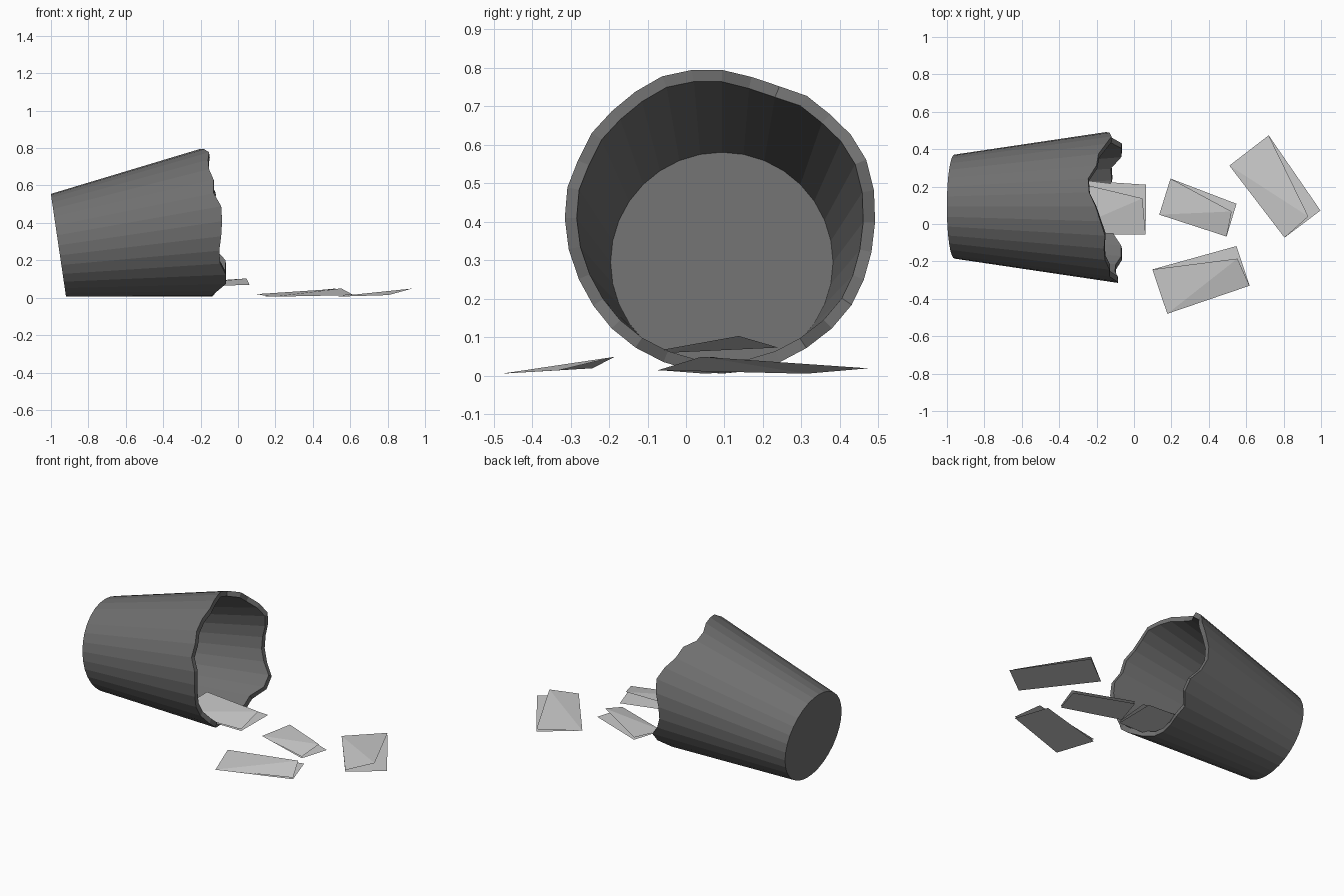
import bpy, bmesh
from math import sin, cos, pi
from mathutils import Vector

if "Cube" in bpy.data.objects:
    bpy.data.objects.remove(bpy.data.objects["Cube"])

N = 32
AXIS = Vector((0.989, 0, 0.146))
UP = Vector((-0.146, 0, 0.989))
SIDE = Vector((0, 1, 0))
BASE = Vector((-0.96, 0.093, 0.28))
R0, SLOPE = 0.278, 0.147

# World x of the broken rim, one value per side, starting at +y and going over the top
RIM_X = [-.15, -.13, -.12, -.15, -.19, -.20, -.245, -.24,
         -.205, -.18, -.155, -.16, -.155, -.13, -.13, -.09,
         -.085, -.09, -.10, -.095, -.065, -.065, -.11, -.14,
         -.14, -.13, -.115, -.12, -.065, -.065, -.12, -.15]


def make_object(name, bm):
    mesh = bpy.data.meshes.new(name)
    bm.to_mesh(mesh)
    bm.free()
    ob = bpy.data.objects.new(name, mesh)
    bpy.context.collection.objects.link(ob)
    return ob


def on_cone(angle, t, r):
    return BASE + AXIS * t + SIDE * (r * cos(angle)) + UP * (r * sin(angle))


# Broken bucket: outer base, outer rim, inner rim, inner floor
bm = bmesh.new()
rings = [[], [], [], []]
for i, x in enumerate(RIM_X):
    a = 2 * pi * i / N
    s = sin(a) * 0.146
    t = (x - BASE.x + s * R0) / (AXIS.x - s * SLOPE)
    r = R0 + SLOPE * t
    for ring, (tt, rr) in zip(rings, [(0, R0), (t, r), (t, r - 0.031), (0.1, 0.289)]):
        ring.append(bm.verts.new(on_cone(a, tt, rr)))
for lo, hi in zip(rings, rings[1:]):
    for i in range(N):
        j = (i + 1) % N
        bm.faces.new((lo[i], lo[j], hi[j], hi[i]))
bm.faces.new(rings[0])
bm.faces.new(rings[3])
bmesh.ops.recalc_face_normals(bm, faces=bm.faces)
bucket = make_object("broken_bucket", bm)
dark = bpy.data.materials.new("dark_grey")
dark.diffuse_color = (0.16, 0.16, 0.16, 1)
dark.use_nodes = True
dark.node_tree.nodes["Principled BSDF"].inputs["Base Color"].default_value = dark.diffuse_color
bucket.data.materials.append(dark)


# Folded papers: a flat sheet with a second sheet lifted at one corner
def folded_paper(name, a, b, c, d, lifted, z):
    bm = bmesh.new()
    flat = [(*p, z) for p in (d, c, b, a)]
    top = [(*d, z + 0.001), (*c, z + 0.01), (*lifted, z + 0.045), (*a, z + 0.015)]
    for quad in (flat, top):
        bm.faces.new([bm.verts.new(p) for p in quad])
    bmesh.ops.triangulate(bm, faces=bm.faces[:])
    for f in bm.faces:
        f.normal_update()
        if f.normal.z < 0:
            f.normal_flip()
    return make_object(name, bm)


folded_paper("paper_in_bucket", (-.385, .24), (.065, .21), (.062, -.057), (-.40, -.055), (.045, .137), .058)
folded_paper("paper_middle", (.195, .243), (.548, .108), (.495, -.067), (.135, .05), (.522, .067), .004)
folded_paper("paper_far", (.72, .474), (.997, .072), (.805, -.073), (.51, .312), (.932, .04), .004)
folded_paper("paper_near", (.098, -.243), (.548, -.118), (.618, -.33), (.178, -.48), (.553, -.185), .004)
